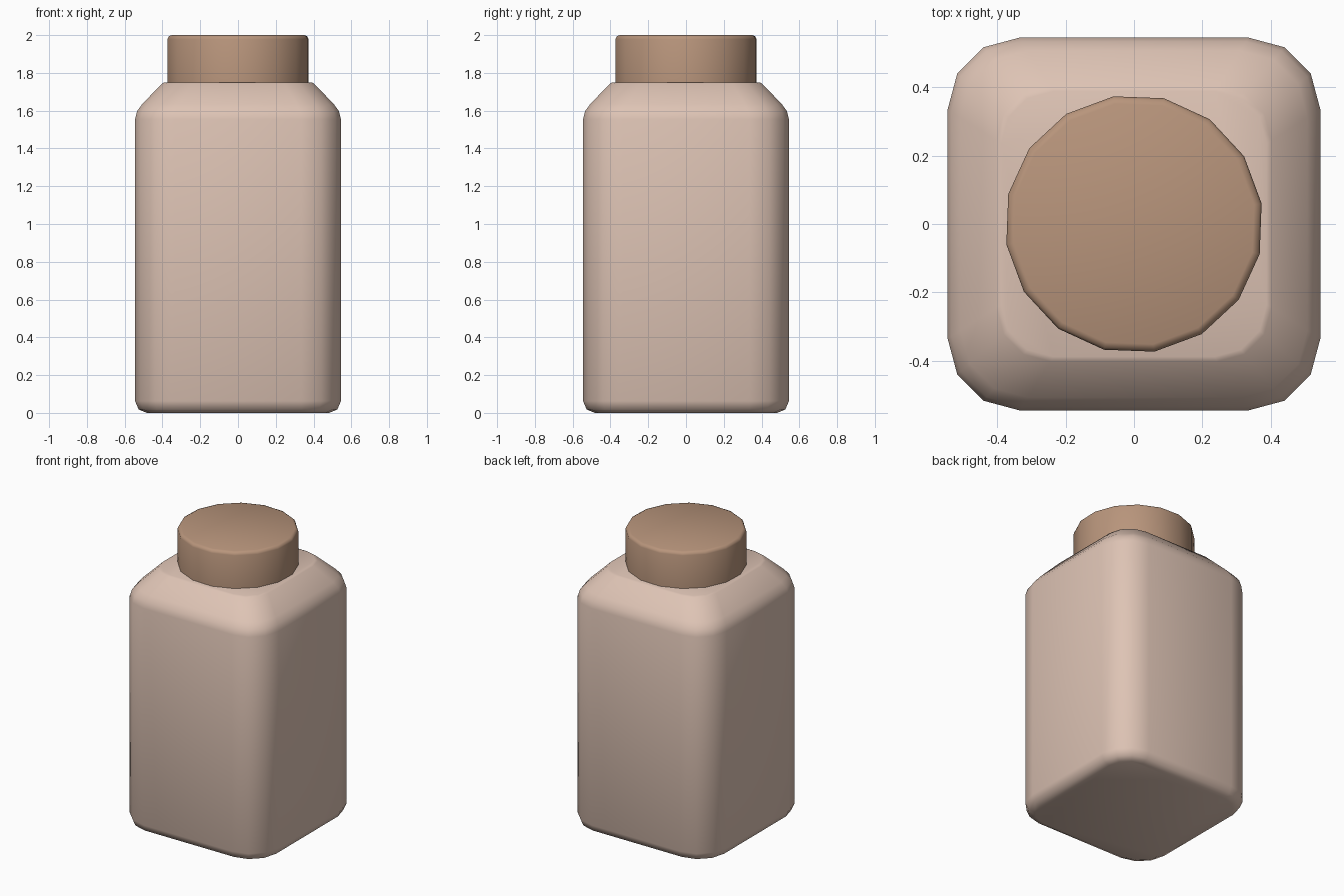
import bpy, bmesh
from math import sin, cos, pi, radians

if "Cube" in bpy.data.objects:
    bpy.data.objects.remove(bpy.data.objects["Cube"])


def make_material(name, colour):
    mat = bpy.data.materials.new(name)
    mat.diffuse_color = (*colour, 1)
    mat.use_nodes = True
    mat.node_tree.nodes["Principled BSDF"].inputs["Base Color"].default_value = mat.diffuse_color
    return mat


def rounded_square(half, radius, z, segments=3):
    core = half - radius
    pts = []
    for k, (sx, sy) in enumerate([(1, 1), (-1, 1), (-1, -1), (1, -1)]):
        for i in range(segments + 1):
            a = k * pi / 2 + i * pi / 2 / segments
            pts.append((sx * core + radius * cos(a), sy * core + radius * sin(a), z))
    return pts


def circle(radius, z, sides=16, start=radians(9.1)):
    return [(radius * cos(start + 2 * pi * i / sides),
             radius * sin(start + 2 * pi * i / sides), z) for i in range(sides)]


def loft(name, rings, mat, angle):
    bm = bmesh.new()
    loops = [[bm.verts.new(p) for p in ring] for ring in rings]
    n = len(loops[0])
    for low, high in zip(loops, loops[1:]):
        for i in range(n):
            j = (i + 1) % n
            bm.faces.new((low[i], low[j], high[j], high[i]))
    bm.faces.new(loops[0][::-1])
    bm.faces.new(loops[-1])
    mesh = bpy.data.meshes.new(name)
    bm.to_mesh(mesh)
    bm.free()
    mesh.materials.append(mat)
    obj = bpy.data.objects.new(name, mesh)
    bpy.context.collection.objects.link(obj)
    bpy.ops.object.select_all(action='DESELECT')
    obj.select_set(True)
    bpy.context.view_layer.objects.active = obj
    bpy.ops.object.shade_smooth_by_angle(angle=radians(angle))
    return obj


body_mat = make_material("pale_body", (0.73, 0.55, 0.46))
cap_mat = make_material("tan_cap", (0.48, 0.30, 0.20))

# Square bottle: half width, corner radius, height from base to shoulder
body_profile = [
    (0.482, 0.147, 0.0), (0.526, 0.191, 0.018), (0.545, 0.21, 0.063),
    (0.545, 0.21, 1.555), (0.534, 0.206, 1.598), (0.507, 0.196, 1.635),
    (0.402, 0.158, 1.744), (0.388, 0.152, 1.75),
]
loft("bottle_body", [rounded_square(*p) for p in body_profile], body_mat, 50)

# Sixteen-sided screw cap with a softened top rim
cap_profile = [(0.378, 1.748), (0.378, 1.978), (0.372, 1.993), (0.356, 2.0)]
loft("cap", [circle(*p) for p in cap_profile], cap_mat, 50)
